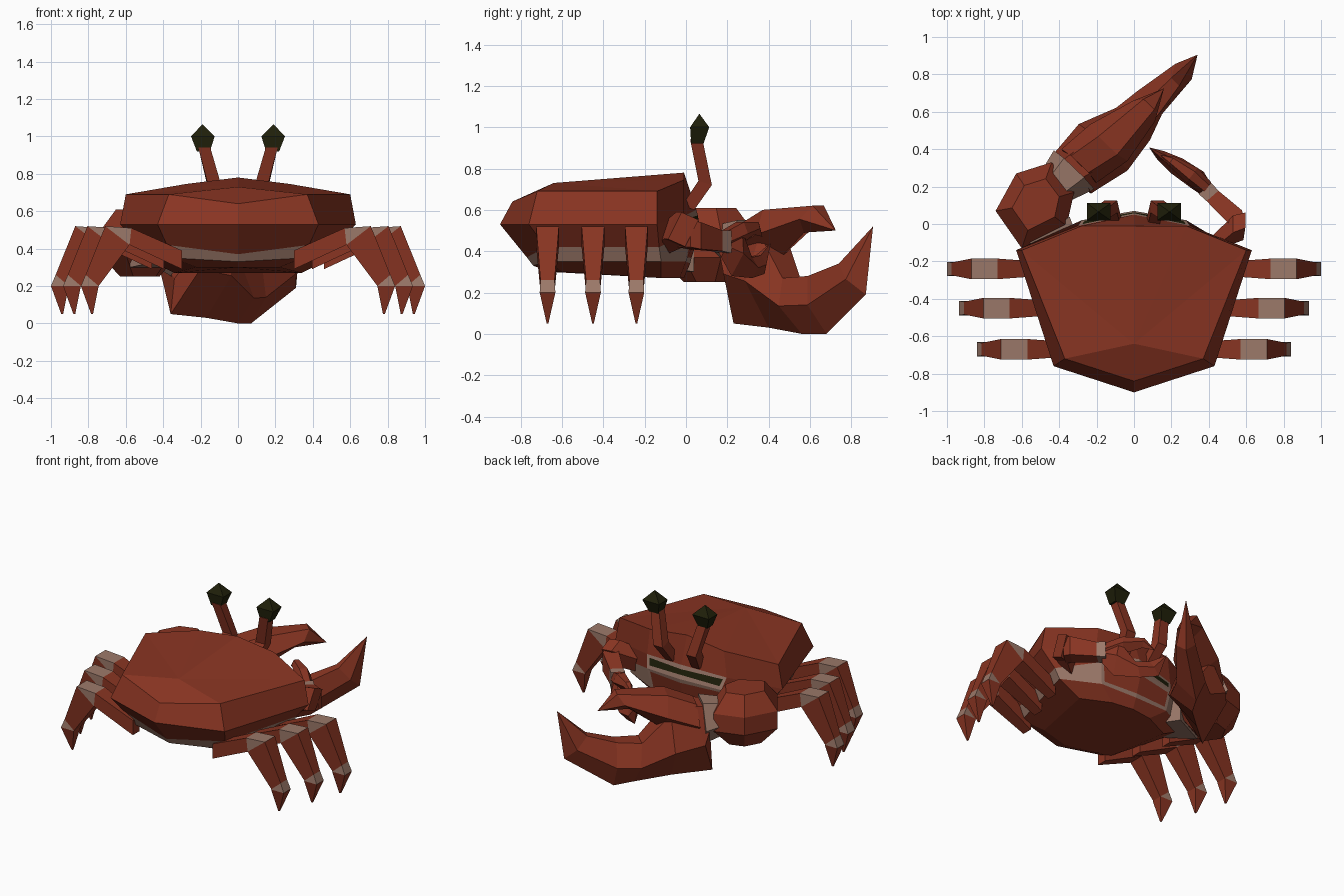
import bpy
import bmesh
from mathutils import Vector

if "Cube" in bpy.data.objects:
    bpy.data.objects.remove(bpy.data.objects["Cube"], do_unlink=True)


def make_material(name, color):
    mat = bpy.data.materials.new(name)
    mat.use_nodes = True
    mat.diffuse_color = (*color, 1)
    mat.node_tree.nodes["Principled BSDF"].inputs["Base Color"].default_value = (*color, 1)
    return mat


MATERIALS = [
    make_material("shell red", (0.25, 0.035, 0.016)),
    make_material("joint beige", (0.33, 0.19, 0.142)),
    make_material("eye dark olive", (0.014, 0.014, 0.003)),
]
RED, PALE, DARK = range(len(MATERIALS))


def loft(name, rings, colors, apex=None, finish=None):
    """Skin closed rings of points; one colour per band. An apex replaces the end cap."""
    bm = bmesh.new()
    loops = [[bm.verts.new(p) for p in ring] for ring in rings]
    count = len(loops[0])
    for low, high, color in zip(loops, loops[1:], colors):
        for i in range(count):
            j = (i + 1) % count
            bm.faces.new((low[i], low[j], high[j], high[i])).material_index = color
    bm.faces.new(loops[0][::-1]).material_index = colors[0]
    if apex:
        tip = bm.verts.new(apex)
        for i in range(count):
            face = bm.faces.new((loops[-1][i], loops[-1][(i + 1) % count], tip))
            face.material_index = colors[-1]
    else:
        bm.faces.new(loops[-1]).material_index = colors[-1]
    bmesh.ops.remove_doubles(bm, verts=bm.verts, dist=0.0005)
    bmesh.ops.recalc_face_normals(bm, faces=bm.faces)
    if finish:
        finish(bm)
    mesh = bpy.data.meshes.new(name)
    bm.to_mesh(mesh)
    bm.free()
    for mat in MATERIALS:
        mesh.materials.append(mat)
    bpy.context.collection.objects.link(bpy.data.objects.new(name, mesh))


# Cross-sections: (across, from inner edge to outer edge)
BOX = [(-1, 0), (1, 0), (1, 1), (-1, 1)]
GEM = [(0, 0), (1, 0.5), (0.5, 1), (-0.5, 1), (-1, 0.5)]


def limb(name, section, side, stations, colors=None, apex=None):
    """Each station is an inner edge point, an outer edge point and a half width."""
    side = Vector(side).normalized()
    rings = []
    for inner, outer, width in stations:
        a, b = Vector(inner), Vector(outer)
        rings.append([a.lerp(b, t) + side * width * s for s, t in section])
    loft(name, rings, colors or [RED] * (len(rings) - 1), apex)


def mirrored_ring(half):
    return half + [(-x, y, z) for x, y, z in half[-2:0:-1]]


# Shell: rings from belly to crown, each listed from back to front
belly = [(0, -0.66, 0.3), (0.22, -0.6, 0.3), (0.34, -0.12, 0.27), (0.15, -0.03, 0.27), (0, -0.01, 0.27)]
band_low = [(0, -0.74, 0.33), (0.35, -0.66, 0.35), (0.5, -0.12, 0.35), (0.26, 0, 0.35), (0, 0.02, 0.34)]
band_high = [(0, -0.77, 0.37), (0.38, -0.68, 0.42), (0.53, -0.13, 0.42), (0.28, 0.02, 0.49), (0, 0.07, 0.51)]
rim = [(0, -0.9, 0.53), (0.43, -0.76, 0.53), (0.63, -0.14, 0.53), (0.3, -0.01, 0.57), (0, 0.05, 0.6)]
crown = [(0, -0.84, 0.64), (0.37, -0.72, 0.69), (0.6, -0.14, 0.69), (0.28, -0.01, 0.745), (0, -0.01, 0.78)]


def cut_face_panels(bm):
    # Dark mouth above a red lower lip, each framed in beige
    for low, high, color in ((0.49, 0.6, DARK), (0.37, 0.48, RED)):
        faces = []
        for face in bm.faces:
            c = face.calc_center_median()
            if abs(c.x) < 0.2 and c.y > 0.01 and low < c.z < high:
                face.material_index = PALE
                faces.append(face)
        bmesh.ops.inset_region(bm, faces=faces, thickness=0.028, depth=0)
        for face in faces:
            face.material_index = color


loft("shell", [mirrored_ring(r) for r in (belly, band_low, band_high, rim, crown)],
     [RED, PALE, RED, RED], apex=(0, -0.64, 0.73), finish=cut_face_panels)

for label, m in (("left", 1), ("right", -1)):
    # Walking legs: same shape, set further in towards the back
    for place, y, dx in (("front", -0.24, 0), ("middle", -0.45, -0.065), ("rear", -0.67, -0.16)):
        def at(x, z):
            return (m * (x + dx), y, z)
        limb(f"{label}_{place}_leg", BOX, (0, 1, 0), [
            (at(0.46, 0.29), at(0.46, 0.39), 0.035),
            (at(0.74, 0.42), at(0.73, 0.51), 0.055),
            (at(0.74, 0.42), at(0.87, 0.52), 0.055),
            (at(0.905, 0.2), at(0.975, 0.26), 0.034),
            (at(0.905, 0.2), at(1.0, 0.2), 0.038),
            (at(0.935, 0.05), at(0.945, 0.05), 0.004),
        ], [RED, PALE, RED, PALE, RED])
    # Eye stalk and eye
    limb(f"{label}_eye_stalk", BOX, (1, 0, 0), [
        ((m * 0.1, -0.02, 0.62), (m * 0.1, 0.04, 0.6), 0.03),
        ((m * 0.125, 0.06, 0.74), (m * 0.125, 0.125, 0.72), 0.035),
        ((m * 0.18, 0.02, 0.94), (m * 0.18, 0.08, 0.94), 0.032),
    ])
    limb(f"{label}_eye", BOX, (1, 0, 0), [
        ((m * 0.185, 0.025, 0.92), (m * 0.185, 0.085, 0.92), 0.035),
        ((m * 0.188, 0.02, 1.0), (m * 0.188, 0.112, 1.0), 0.063),
    ], [DARK], apex=(m * 0.19, 0.065, 1.065))

# Large arm: a faceted block joined to the shell by a beige shoulder
outline = [(-0.6, -0.13), (-0.36, -0.01), (-0.32, 0.17), (-0.44, 0.33), (-0.63, 0.27), (-0.74, 0.07)]


def arm_ring(scale, z):
    cx, cy = -0.52, 0.11
    return [(cx + (x - cx) * scale, cy + (y - cy) * scale, z) for x, y in outline]


loft("large_arm", [arm_ring(0.5, 0.25), arm_ring(1, 0.37), arm_ring(1, 0.49), arm_ring(0.6, 0.61)], [RED] * 3)
limb("large_shoulder", BOX, (0.9, 0.45, 0), [
    ((-0.35, -0.2, 0.33), (-0.35, -0.2, 0.47), 0.09),
    ((-0.46, -0.02, 0.3), (-0.46, -0.02, 0.51), 0.13),
], [PALE])

# Large claw: wrist, palm running into the lower finger, upper finger
ACROSS = (-0.72, 0.69, 0)
limb("large_wrist", GEM, ACROSS, [
    ((-0.42, 0.2, 0.29), (-0.42, 0.2, 0.53), 0.11),
    ((-0.32, 0.28, 0.23), (-0.32, 0.3, 0.55), 0.15),
], [PALE])
limb("large_claw_lower_finger", GEM, ACROSS, [
    ((-0.34, 0.22, 0.24), (-0.32, 0.3, 0.53), 0.14),
    ((-0.36, 0.23, 0.05), (-0.26, 0.34, 0.53), 0.15),
    ((-0.17, 0.4, 0.03), (-0.16, 0.42, 0.48), 0.18),
    ((0, 0.56, 0), (-0.01, 0.51, 0.27), 0.125),
    ((0.07, 0.68, 0), (0.1, 0.62, 0.28), 0.09),
    ((0.31, 0.87, 0.19), (0.22, 0.76, 0.34), 0.06),
], apex=(0.34, 0.905, 0.52))
limb("large_claw_upper_finger", GEM, ACROSS, [
    ((-0.3, 0.3, 0.28), (-0.29, 0.32, 0.54), 0.13),
    ((-0.13, 0.45, 0.36), (-0.14, 0.42, 0.6), 0.14),
    ((0.03, 0.57, 0.49), (0.08, 0.64, 0.62), 0.08),
], apex=(0.16, 0.725, 0.5))

# Small arm and claw
limb("small_upper_arm", BOX, (0, 0.9, -0.4), [
    ((0.42, -0.13, 0.4), (0.42, -0.1, 0.5), 0.04),
    ((0.53, -0.06, 0.44), (0.53, 0.0, 0.57), 0.05),
    ((0.585, -0.045, 0.44), (0.595, 0.02, 0.57), 0.045),
])
limb("small_forearm", BOX, (0.75, 0.65, 0), [
    ((0.55, -0.01, 0.42), (0.55, -0.01, 0.55), 0.05),
    ((0.54, 0.04, 0.41), (0.54, 0.04, 0.54), 0.05),
    ((0.42, 0.15, 0.4), (0.42, 0.15, 0.5), 0.042),
    ((0.38, 0.19, 0.39), (0.38, 0.19, 0.5), 0.045),
], [RED, RED, PALE])
limb("small_claw_lower_finger", GEM, (0.6, 0.8, 0), [
    ((0.4, 0.17, 0.37), (0.4, 0.17, 0.48), 0.035),
    ((0.35, 0.22, 0.28), (0.33, 0.25, 0.5), 0.055),
    ((0.22, 0.32, 0.27), (0.24, 0.3, 0.37), 0.05),
    ((0.12, 0.38, 0.29), (0.17, 0.35, 0.38), 0.03),
], apex=(0.08, 0.41, 0.44))
limb("small_claw_upper_finger", GEM, (0.6, 0.8, 0), [
    ((0.39, 0.19, 0.4), (0.39, 0.19, 0.5), 0.04),
    ((0.31, 0.26, 0.43), (0.31, 0.26, 0.54), 0.05),
    ((0.21, 0.33, 0.48), (0.2, 0.34, 0.54), 0.03),
], apex=(0.14, 0.37, 0.47))
